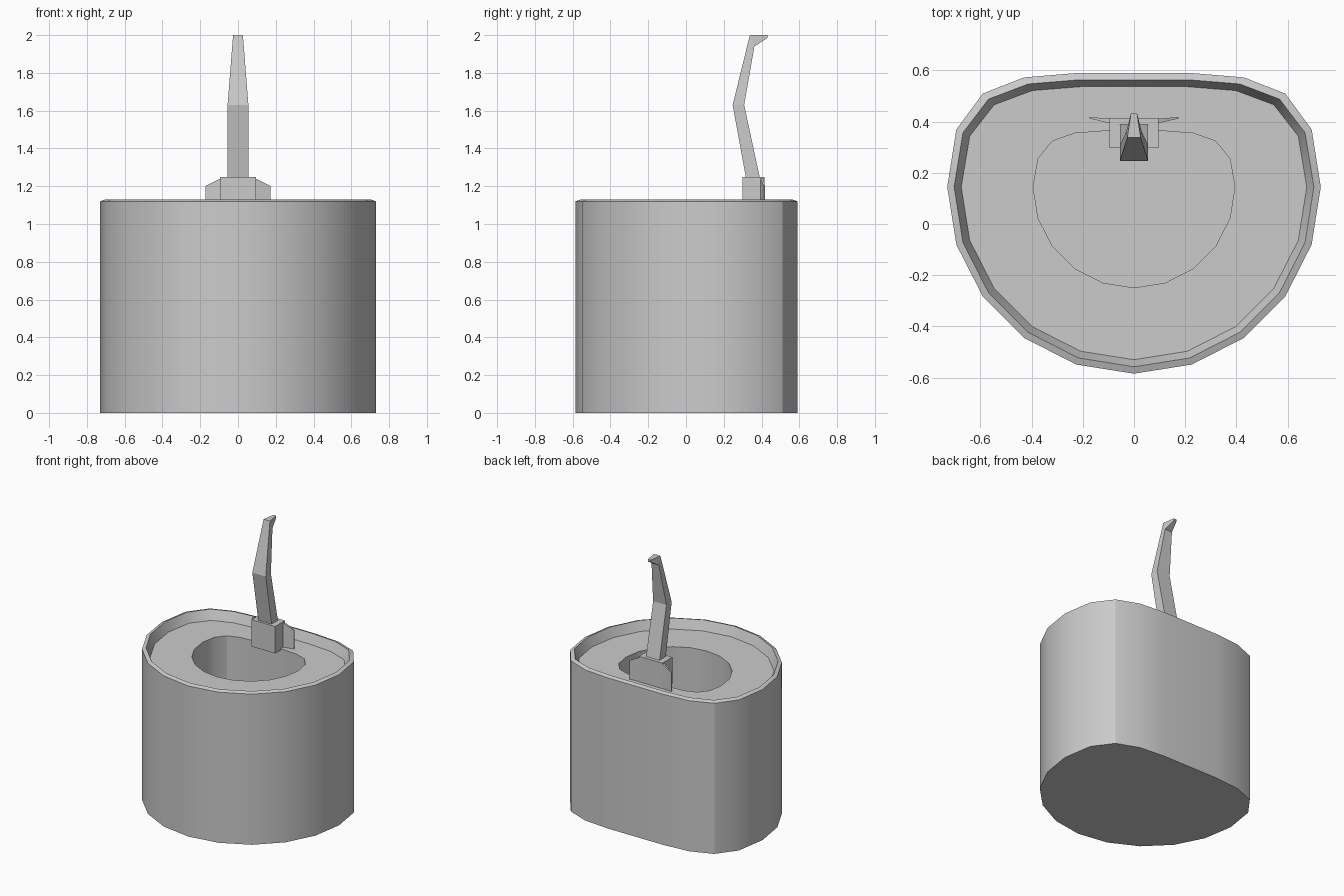
import bpy, bmesh
from math import sin, cos, pi

if "Cube" in bpy.data.objects:
    bpy.data.objects.remove(bpy.data.objects["Cube"])

SIDES = 20
BACK = {6: 0.37, 7: 0.51, 8: 0.573, 9: 0.59, 10: 0.59}   # flattened rear of the outline
CY = 0.145


def outline(z, front, back):
    """Rounded-front, flat-back ring scaled about its widest line."""
    pts = []
    for i in range(SIDES):
        k = min(i, SIDES - i)
        a = 2 * pi * i / SIDES
        dy = BACK[k] - CY if k in BACK else -0.73 * cos(a)
        pts.append((0.73 * sin(a) * front, CY + dy * (back if dy > 0 else front), z))
    return pts


def loft(name, rings, smooth=False):
    """Closed solid through a series of equal-length rings."""
    bm = bmesh.new()
    vs = [[bm.verts.new(p) for p in r] for r in rings]
    for a, b in zip(vs, vs[1:]):
        n = len(a)
        for i in range(n):
            j = (i + 1) % n
            bm.faces.new((a[i], a[j], b[j], b[i]))
    bm.faces.new(list(reversed(vs[0])))
    bm.faces.new(vs[-1])
    bmesh.ops.recalc_face_normals(bm, faces=bm.faces)
    me = bpy.data.meshes.new(name)
    bm.to_mesh(me)
    bm.free()
    ob = bpy.data.objects.new(name, me)
    bpy.context.collection.objects.link(ob)
    if smooth:
        bpy.ops.object.select_all(action='DESELECT')
        bpy.context.view_layer.objects.active = ob
        ob.select_set(True)
        bpy.ops.object.shade_smooth_by_angle(angle=pi / 6)
    return ob


# Basin: outer wall, bevelled rim, recessed deck and deep bowl
loft("basin", [
    outline(0, 1, 1),
    outline(1.12, 1, 1),
    outline(1.13, 0.963, 0.94),
    outline(1.06, 0.925, 0.88),
    outline(1.06, 0.54, 0.49),
    outline(0.5, 0.54, 0.49),
], smooth=True)


def rect(w, y0, y1, z0, z1):
    """Cross-section with front edge (y0, z0) and back edge (y1, z1)."""
    return [(-w, y0, z0), (w, y0, z0), (w, y1, z1), (-w, y1, z1)]


# Tap base block
loft("tap_base", [rect(0.096, 0.298, 0.415, z, z) for z in (1.05, 1.25)])

# Bent spout with a small hooked tip
loft("tap_spout", [
    rect(0.055, 0.318, 0.392, 1.24, 1.24),
    rect(0.055, 0.247, 0.308, 1.63, 1.63),
    [(-0.026, 0.338, 2.0), (0.026, 0.338, 2.0), (0.03, 0.362, 1.94), (-0.03, 0.362, 1.94)],
    [(-0.012, 0.432, 2.0), (0.012, 0.432, 2.0), (0.012, 0.432, 1.985), (-0.012, 0.432, 1.985)],
])

# Thin tapered handles on both sides
for side, s in (("left", -1), ("right", 1)):
    loft("tap_handle_" + side, [
        [(s * 0.08, 0.39, 1.06), (s * 0.08, 0.41, 1.06),
         (s * 0.08, 0.41, 1.248), (s * 0.08, 0.39, 1.248)],
        [(s * 0.173, 0.412, 1.06), (s * 0.173, 0.418, 1.06),
         (s * 0.173, 0.418, 1.2), (s * 0.173, 0.412, 1.2)],
    ])
